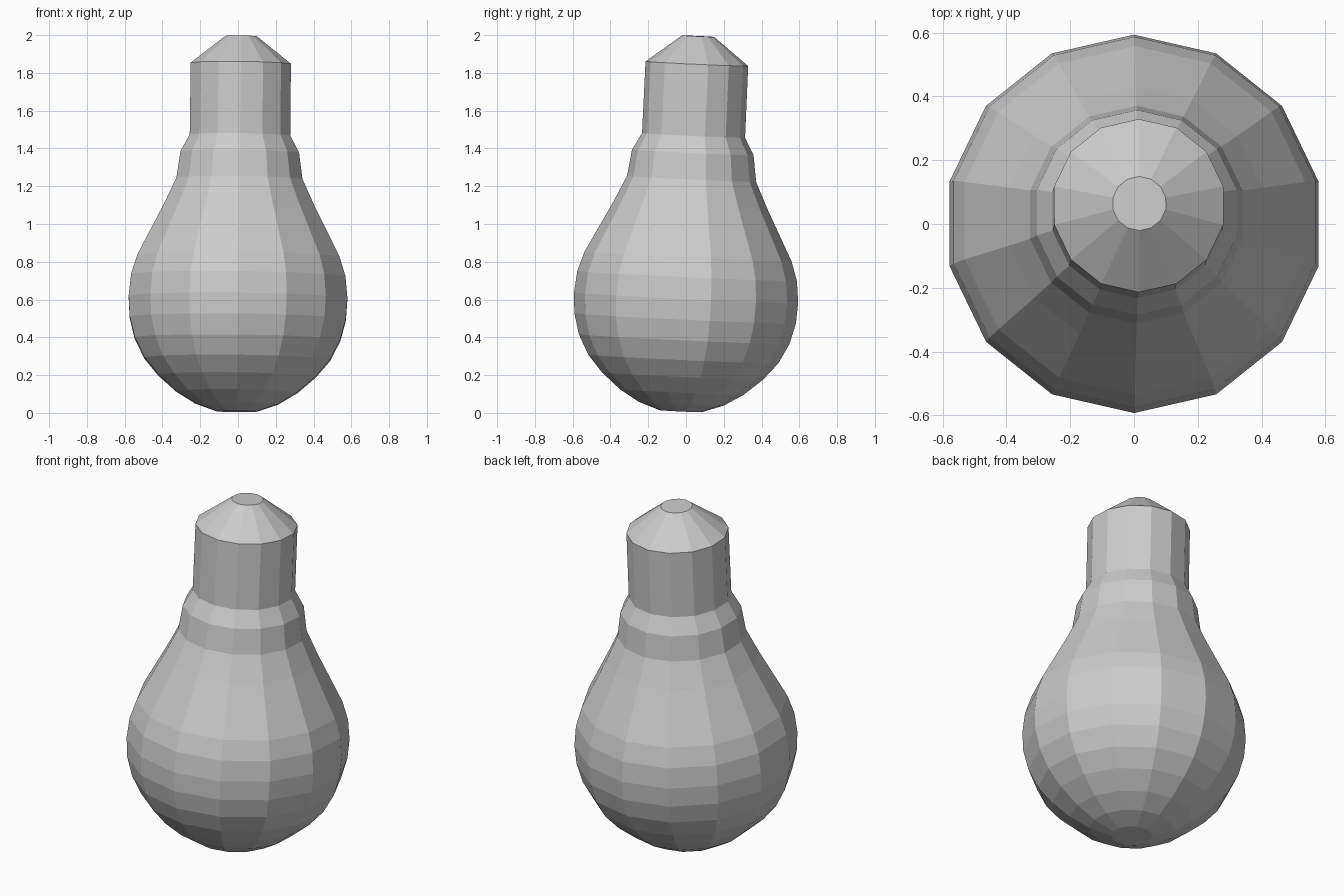
import bpy, bmesh
from math import sin, cos, pi
from mathutils import Matrix, Vector, Euler

if "Cube" in bpy.data.objects:
    bpy.data.objects.remove(bpy.data.objects["Cube"])

SIDES = 14
# The whole bulb leans slightly about the centre of its round part
PIVOT = Vector((0, 0, 0.6))
TILT = (Matrix.Translation(PIVOT)
        @ Euler((-0.046, 0.012, 0)).to_matrix().to_4x4()
        @ Matrix.Translation(-PIVOT))


def lathe(name, profile, cap_bottom=False, cap_top=False):
    """Revolve (radius, height) pairs into a flat-faced part."""
    bm = bmesh.new()
    rings = []
    for r, z in profile:
        rings.append([bm.verts.new(TILT @ Vector((r * sin(2 * pi * i / SIDES),
                                                  -r * cos(2 * pi * i / SIDES), z)))
                      for i in range(SIDES)])
    for lo, hi in zip(rings, rings[1:]):
        for i in range(SIDES):
            j = (i + 1) % SIDES
            bm.faces.new((lo[i], lo[j], hi[j], hi[i]))
    if cap_bottom:
        bm.faces.new(rings[0][::-1])
    if cap_top:
        bm.faces.new(rings[-1])
    mesh = bpy.data.meshes.new(name)
    bm.to_mesh(mesh)
    bm.free()
    obj = bpy.data.objects.new(name, mesh)
    bpy.context.collection.objects.link(obj)
    return obj


# Rounded glass with its stepped collar
lathe("glass_bulb", [
    (0.11, 0.008), (0.225, 0.048), (0.328, 0.11), (0.427, 0.195),
    (0.504, 0.285), (0.558, 0.39), (0.587, 0.50), (0.594, 0.61),
    (0.582, 0.725), (0.548, 0.83), (0.408, 1.10), (0.342, 1.24),
    (0.322, 1.38), (0.273, 1.47)], cap_bottom=True)

# Straight socket base with a tapered contact tip
lathe("socket_base", [(0.273, 1.47), (0.272, 1.85), (0.085, 1.996)], cap_top=True)
